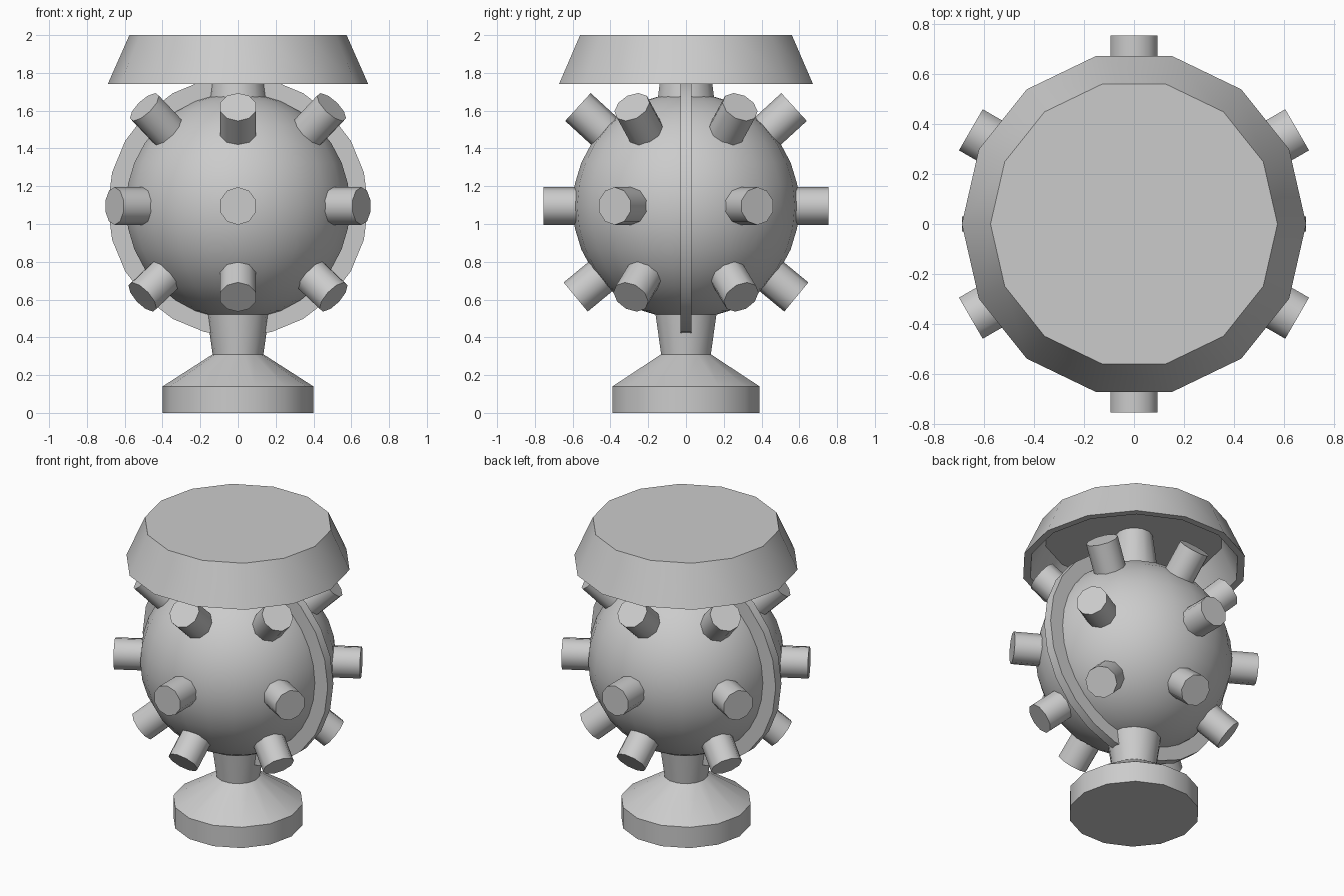
import bpy, bmesh
from math import sin, cos, pi, radians
from mathutils import Vector, Matrix

if "Cube" in bpy.data.objects:
    bpy.data.objects.remove(bpy.data.objects["Cube"])

CENTRE = Vector((0, 0, 1.095))


def finish(bm, name, angle=32):
    bmesh.ops.remove_doubles(bm, verts=bm.verts, dist=1e-5)
    bmesh.ops.recalc_face_normals(bm, faces=bm.faces)
    mesh = bpy.data.meshes.new(name)
    bm.to_mesh(mesh)
    bm.free()
    obj = bpy.data.objects.new(name, mesh)
    bpy.context.collection.objects.link(obj)
    bpy.ops.object.select_all(action='DESELECT')
    obj.select_set(True)
    bpy.context.view_layer.objects.active = obj
    bpy.ops.object.shade_smooth_by_angle(angle=radians(angle))
    return obj


def lathe(name, profile, sides, matrix=Matrix(), closed=False):
    """Turn a (radius, height) profile about the local z axis."""
    bm = bmesh.new()
    rings = [[bm.verts.new(matrix @ Vector((r * cos(2 * pi * i / sides), r * sin(2 * pi * i / sides), z)))
              for i in range(sides)] for r, z in profile]
    pairs = list(zip(rings, rings[1:]))
    if closed:
        pairs.append((rings[-1], rings[0]))
    for a, b in pairs:
        for i in range(sides):
            j = (i + 1) % sides
            bm.faces.new((a[i], a[j], b[j], b[i]))
    if not closed:
        bm.faces.new(rings[0])
        bm.faces.new(rings[-1])
    return finish(bm, name)


# Foot and lower stem
lathe("foot", [(0.40, 0), (0.40, 0.14), (0.135, 0.31), (0.168, 0.54)], 14)

# Round body
bm = bmesh.new()
bmesh.ops.create_uvsphere(bm, u_segments=22, v_segments=16, radius=0.6,
                          matrix=Matrix.Translation(CENTRE))
finish(bm, "body")

# Neck and hollow cap
lathe("neck", [(0.155, 1.65), (0.115, 1.955)], 14)
lathe("cap", [(0.575, 2.0), (0.69, 1.74), (0.645, 1.74), (0.55, 1.95)], 14)

# Thin upright band around the body
lathe("band", [(0.57, -0.03), (0.69, -0.03), (0.69, 0.03), (0.57, 0.03)], 24,
      Matrix.Translation(CENTRE) @ Matrix.Rotation(pi / 2, 4, 'X'), closed=True)

# Three rows of six studs: elevation and reach of each row
for row, elevation, reach in (("upper", 42.5, 0.776), ("middle", 0, 0.755), ("lower", -39.5, 0.757)):
    bm = bmesh.new()
    for k in range(6):
        az, el = radians(30 + 60 * k), radians(elevation)
        d = Vector((cos(el) * cos(az), cos(el) * sin(az), sin(el)))
        bmesh.ops.create_cone(
            bm, cap_ends=True, segments=10, radius1=0.1, radius2=0.1, depth=0.25,
            matrix=Matrix.Translation(CENTRE + d * (reach - 0.125)) @ d.to_track_quat('Z', 'Y').to_matrix().to_4x4())
    finish(bm, row + "_studs", 40)
